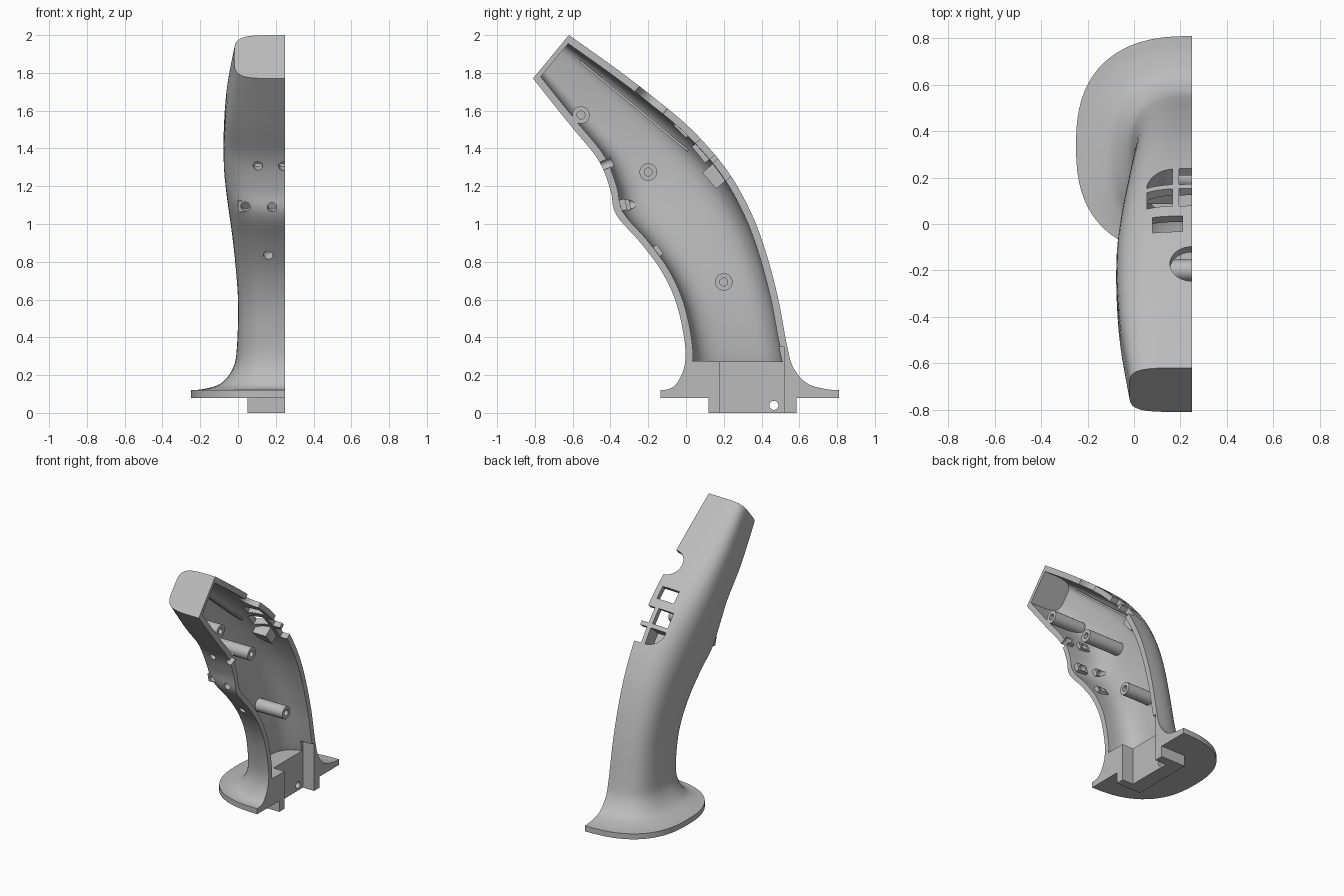
import bpy, bmesh, math
from mathutils import Matrix, Vector

if "Cube" in bpy.data.objects:
    bpy.data.objects.remove(bpy.data.objects["Cube"], do_unlink=True)

GREY = bpy.data.materials.new("plain_grey")
GREY.use_nodes = True
GREY.diffuse_color = (0.5, 0.5, 0.5, 1)
GREY.node_tree.nodes["Principled BSDF"].inputs["Base Color"].default_value = (0.5, 0.5, 0.5, 1)

SEAM = 0.25   # plane where the two shell halves meet
WALL = 0.037

# Stations: front y, front z, back y, back z, half width, squareness
STATIONS = [
    (-.81, 1.77, -.62, 2.0, .27, 4.6),
    (-.61, 1.52, -.36, 1.815, .31, 4),
    (-.465, 1.34, -.12, 1.63, .325, 3.5),
    (-.40, 1.18, .05, 1.48, .325, 3.2),
    (-.37, 1.05, .217, 1.286, .31, 3),
    (-.24, .90, .34, 1.07, .285, 3),
    (-.127, .746, .42, .86, .265, 3),
    (-.048, .57, .487, .61, .25, 3),
    (-.005, .36, .534, .36, .255, 3),
    (-.01, .24, .568, .24, .275, 2.9),
    (-.05, .155, .64, .157, .34, 2.7),
    (-.09, .127, .735, .127, .43, 2.55),
    (-.135, .12, .81, .12, .5, 2.5),
]


def station(u):
    """Smoothly interpolated station at position u."""
    last = len(STATIONS) - 1
    i = min(int(u), last - 1)
    t = u - i
    a, b, c, d = (STATIONS[max(0, min(last, i + k))] for k in (-1, 0, 1, 2))
    return [q + t * ((r - p) / 2 + t * ((2 * p - 5 * q + 4 * r - s) / 2
            + t * (3 * q - p - 3 * r + s) / 2)) for p, q, r, s in zip(a, b, c, d)]


def section(st, inset, reach, steps=36):
    """Half superellipse from the front edge round to the back edge."""
    front, back = Vector((0, st[0], st[1])), Vector((0, st[2], st[3]))
    mid, half = (front + back) / 2, (back - front) / 2
    half *= 1 - inset * 1.05 / half.length
    width, power = st[4] - inset, 2 / st[5]
    pts = []
    for k in range(steps + 1):
        a = math.pi * (k / steps - 0.5)
        c, s = max(0, round(math.cos(a), 9)), math.sin(a)
        p = mid + half * math.copysign(abs(s) ** power, s)
        pts.append(Vector((SEAM - width * c ** power, p.y, p.z)))
    ends = [Vector((reach, p.y, p.z)) for p in (pts[0], pts[-1])]
    return [ends[0]] + pts + [ends[1]]


def finish(name, bm):
    bmesh.ops.recalc_face_normals(bm, faces=bm.faces[:])
    mesh = bpy.data.meshes.new(name)
    bm.to_mesh(mesh)
    bm.free()
    mesh.materials.append(GREY)
    obj = bpy.data.objects.new(name, mesh)
    bpy.context.collection.objects.link(obj)
    return obj


def loft(name, sections):
    bm = bmesh.new()
    rings = [[bm.verts.new(p) for p in s] for s in sections]
    for a, b in zip(rings, rings[1:]):
        for k in range(len(a)):
            j = (k + 1) % len(a)
            bm.faces.new((a[k], a[j], b[j], b[k]))
    bm.faces.new(rings[0])
    bm.faces.new(rings[-1])
    return finish(name, bm)


def prism(name, pts, depth, y, z, tilt=0):
    """Outline in x and local height, extruded along an axis tilted from y."""
    turn = Matrix.Translation((0, y, z)) @ Matrix.Rotation(math.radians(tilt), 4, "X")
    return loft(name, [[turn @ Vector((px, d, pv)) for px, pv in pts]
                       for d in (-depth / 2, depth / 2)])


def rect(x0, x1, v0, v1):
    return [(x0, v0), (x1, v0), (x1, v1), (x0, v1)]


def disc(x, r, n=32):
    return [(x + r * math.cos(2 * math.pi * k / n), r * math.sin(2 * math.pi * k / n))
            for k in range(n)]


def lathe(name, profile, y, z):
    """Spin a profile of (x, radius) points about an axis along x."""
    bm = bmesh.new()
    verts = [bm.verts.new((x, y + r, z)) for x, r in profile]
    edges = [bm.edges.new(e) for e in zip(verts, verts[1:])]
    bmesh.ops.spin(bm, geom=verts + edges, cent=(0, y, z), axis=(1, 0, 0),
                   angle=2 * math.pi, steps=32)
    bmesh.ops.remove_doubles(bm, verts=bm.verts[:], dist=0.0001)
    return finish(name, bm)


def combine(target, tool, operation):
    mod = target.modifiers.new("join", "BOOLEAN")
    mod.operation, mod.solver, mod.object = operation, "EXACT", tool
    bpy.context.view_layer.objects.active = target
    bpy.ops.object.modifier_apply(modifier=mod.name)
    bpy.data.objects.remove(tool, do_unlink=True)


def smooth(obj):
    bpy.ops.object.select_all(action="DESELECT")
    obj.select_set(True)
    bpy.context.view_layer.objects.active = obj
    bpy.ops.object.shade_smooth_by_angle(angle=math.radians(32))


# Outer shell with flared foot flange
fine = 5
outer = [section(station(k / fine), 0, SEAM + .02)
         for k in range((len(STATIONS) - 1) * fine + 1)]
outer.append([Vector((p.x, p.y, .08)) for p in outer[-1]])
shell = loft("handle_shell", outer)

# Hollow interior, closed at the tip and at the foot
top, bottom, count = 0.13, 8.67, 44
cavity = [section(station(top + (bottom - top) * k / count), WALL, SEAM + .1)
          for k in range(count + 1)]
combine(shell, loft("cavity", cavity), "DIFFERENCE")

# Foot plug with its pocket and pin hole
combine(shell, prism("plug", rect(.05, SEAM + .01, -.05, .05), .465, .352, .05), "UNION")
combine(shell, prism("pocket", rect(.16, SEAM + .1, -.2, .2), .34, .35, .15), "DIFFERENCE")
combine(shell, lathe("pin_hole", [(0, 0), (0, .024), (.4, .024), (.4, 0)], .465, .04),
        "DIFFERENCE")

# Reinforced finger-side holes: x, y, z, tilt
for x, y, z, tilt in [(.105, -.45, 1.305, 22), (.24, -.45, 1.305, 22),
                      (.04, -.36, 1.09, 13), (.18, -.38, 1.09, 13), (.16, -.19, .83, 35)]:
    a = math.radians(tilt)
    pad = prism("pad", rect(x - .04, x + .04, -.03, .03), .05,
                y + .04 * math.cos(a), z + .04 * math.sin(a), tilt)
    combine(shell, pad, "UNION")
    combine(shell, prism("hole", disc(x, .025), .26, y, z, tilt), "DIFFERENCE")

# Thumb-side openings: round notch, slot and divided grille
arc = [(.165 - .11 * math.cos(k * math.pi / 20), -.015 - .113 * math.sin(k * math.pi / 20))
       for k in range(11)]
openings = [
    (disc(SEAM, .095, 48), -.172, 1.67, 50),
    (rect(.08, .21, -.046, .046), 0, 1.525, 48),
    (rect(.055, .165, .015, .125), .16, 1.355, 41),
    (rect(.195, SEAM + .1, .015, .125), .16, 1.355, 41),
    (arc + [(.165, -.015)], .16, 1.355, 41),
    (rect(.195, SEAM + .1, -.128, -.015), .16, 1.355, 41),
]
for outline, y, z, tilt in openings:
    combine(shell, prism("opening", outline, .22, y, z, tilt), "DIFFERENCE")

# Trim flush at the seam
combine(shell, prism("trim", rect(SEAM, SEAM + 1, -2, 2), 4, 0, 1), "DIFFERENCE")
smooth(shell)

# Screw bosses reaching from the side wall to the seam
for name, x, y, z in [("upper_screw_boss", -.005, -.556, 1.577),
                      ("middle_screw_boss", -.045, -.2, 1.275),
                      ("lower_screw_boss", .015, .2, .693)]:
    smooth(lathe(name, [(x, 0), (x, .046), (SEAM, .046), (SEAM, .021),
                        (SEAM - .18, .021), (SEAM - .18, 0)], y, z))

# Ledge along the thumb side of the interior
prism("inner_rail", rect(-.012, .03, -.006, .006), .74, -.275, 1.625, -39.6)
